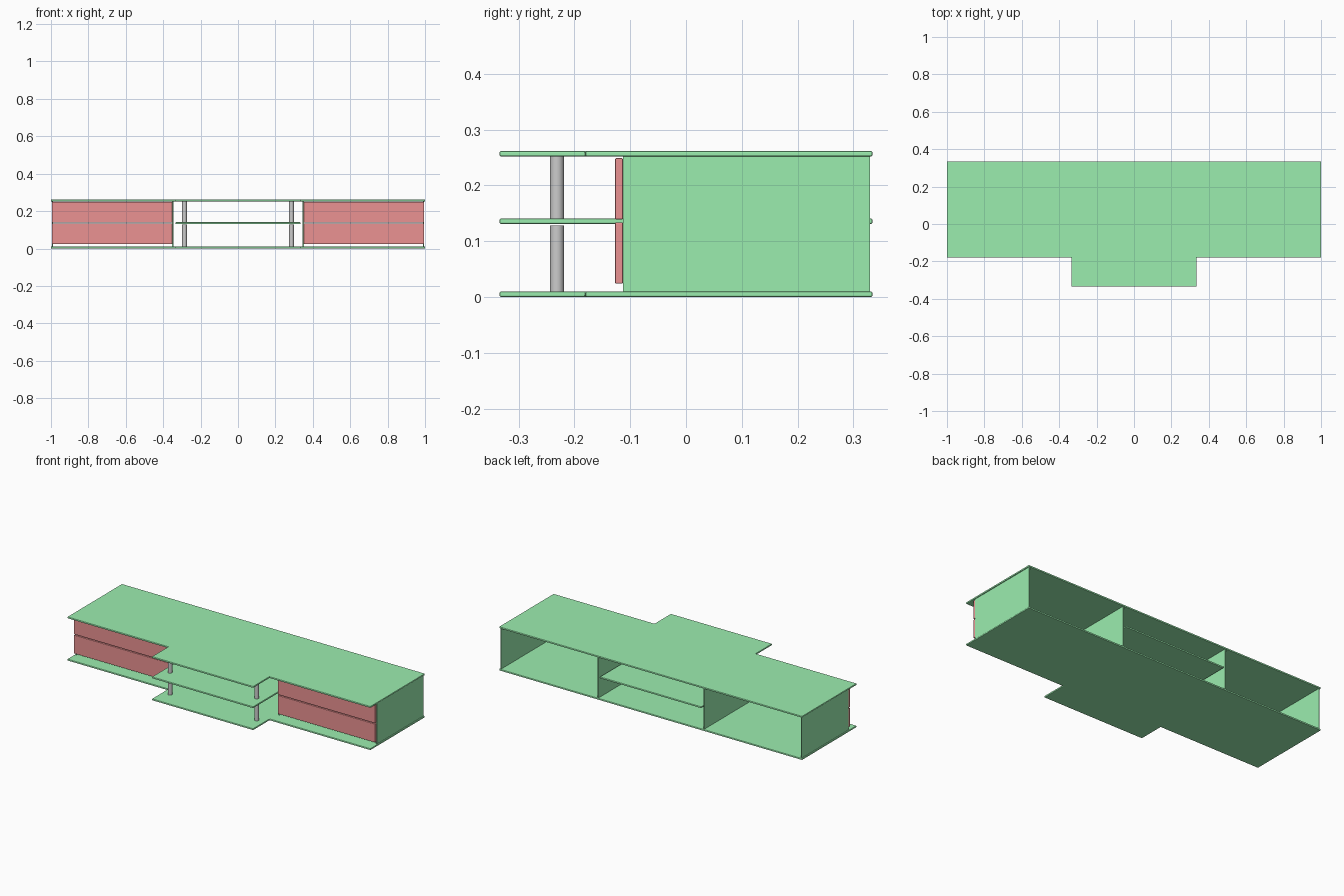
import bpy, bmesh, math

if "Cube" in bpy.data.objects:
    bpy.data.objects.remove(bpy.data.objects["Cube"])


def material(name, rgb):
    m = bpy.data.materials.new(name)
    m.diffuse_color = (*rgb, 1)
    m.use_nodes = True
    m.node_tree.nodes["Principled BSDF"].inputs["Base Color"].default_value = m.diffuse_color
    return m


GREEN = material("green_panel", (0.33, 0.85, 0.43))
RED = material("red_front", (0.83, 0.29, 0.29))


def slab(name, outline, z0, z1, mat, bevel=0.0):
    """Extrude a flat outline from z0 to z1, with optionally softened edges."""
    bm = bmesh.new()
    face = bm.faces.new([bm.verts.new((x, y, z0)) for x, y in outline])
    ext = bmesh.ops.extrude_face_region(bm, geom=[face])
    verts = [v for v in ext["geom"] if isinstance(v, bmesh.types.BMVert)]
    bmesh.ops.translate(bm, verts=verts, vec=(0, 0, z1 - z0))
    bmesh.ops.recalc_face_normals(bm, faces=bm.faces)
    me = bpy.data.meshes.new(name)
    bm.to_mesh(me)
    bm.free()
    ob = bpy.data.objects.new(name, me)
    bpy.context.collection.objects.link(ob)
    me.materials.append(mat)
    if bevel:
        mod = ob.modifiers.new("soft_edges", "BEVEL")
        mod.width = bevel
        mod.segments = 2
    return ob


def rect(x0, x1, y0, y1):
    return [(x0, y0), (x1, y0), (x1, y1), (x0, y1)]


# T-shaped top and bottom boards
W, C, BACK, WING, FRONT = 1.0, 0.334, 0.334, -0.18, -0.334
tee = [(-W, WING), (-C, WING), (-C, FRONT), (C, FRONT),
       (C, WING), (W, WING), (W, BACK), (-W, BACK)]
slab("bottom_board", tee, 0.0, 0.010, GREEN, 0.003)
slab("top_board", tee, 0.252, 0.262, GREEN, 0.003)

# Middle shelf
slab("middle_shelf", rect(-C, C, FRONT, BACK), 0.131, 0.141, GREEN, 0.003)

for side, s in (("left", -1), ("right", 1)):
    # Upright panels around each drawer bay
    for part, a, b in (("side_panel", 0.989, 0.995), ("divider", 0.346, 0.352)):
        x0, x1 = sorted((s * a, s * b))
        slab(f"{side}_{part}", rect(x0, x1, -0.113, 0.33), 0.010, 0.252, GREEN)

    # Two drawer fronts per bay
    x0, x1 = sorted((s * 0.351, s * 0.994))
    for level, z0, z1 in (("lower", 0.024, 0.134), ("upper", 0.139, 0.249)):
        slab(f"{side}_{level}_drawer_front", rect(x0, x1, -0.127, -0.113),
             z0, z1, RED, 0.002)

    # Round posts below and above the shelf
    for level, z0, z1 in (("lower", 0.010, 0.128), ("upper", 0.141, 0.252)):
        bpy.ops.mesh.primitive_cylinder_add(
            vertices=32, radius=0.0125, depth=z1 - z0,
            location=(s * 0.286, -0.231, (z0 + z1) / 2))
        post = bpy.context.object
        post.name = f"{side}_{level}_post"
        bpy.ops.object.shade_smooth_by_angle(angle=math.radians(40))
